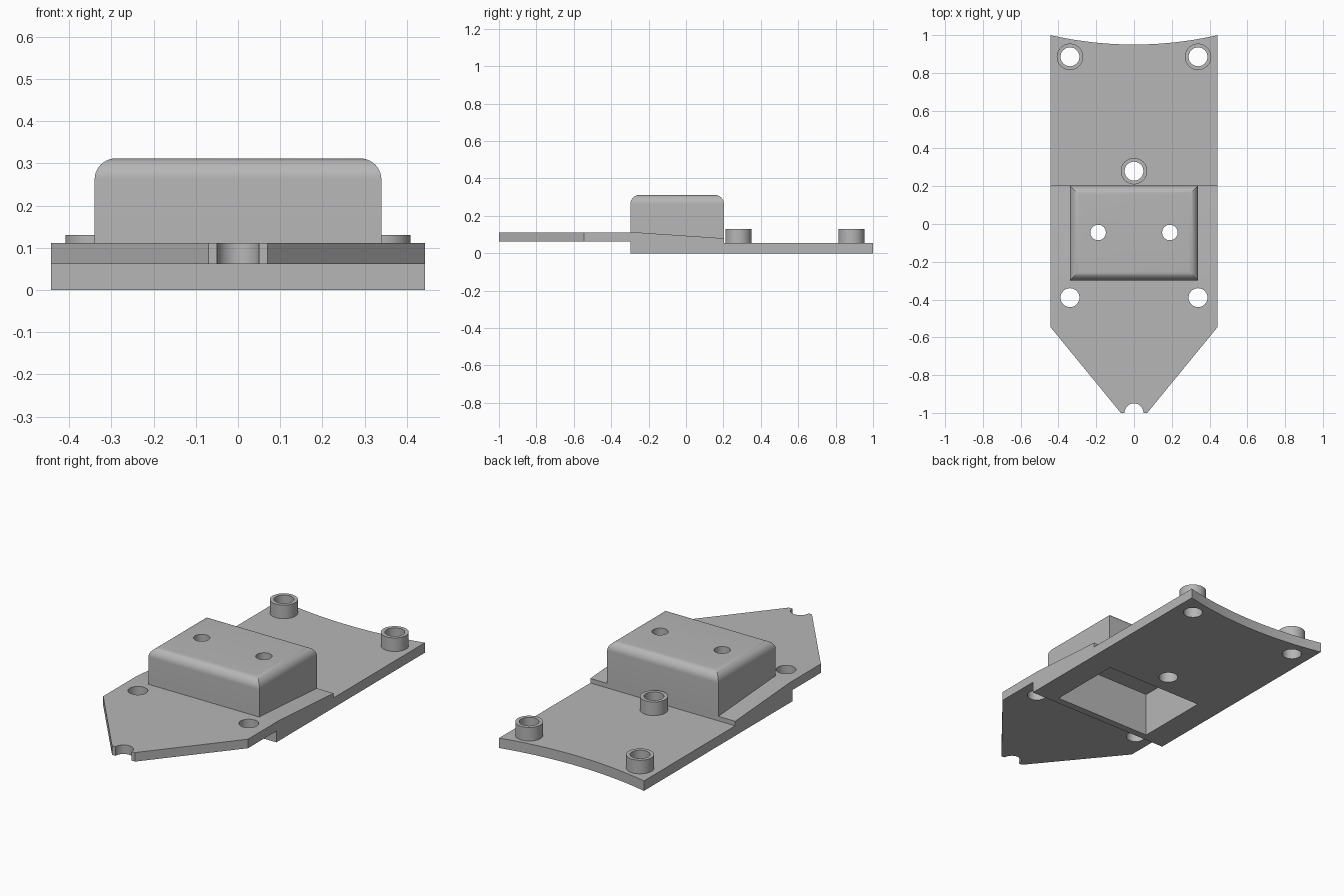
import bpy, bmesh, math
from mathutils import Matrix, Vector

cube = bpy.data.objects.get("Cube")
if cube:
    bpy.data.objects.remove(cube, do_unlink=True)

GREY = (0.47, 0.47, 0.47, 1)
grey = bpy.data.materials.new("plain_grey")
grey.use_nodes = True
grey.diffuse_color = GREY
grey.node_tree.nodes["Principled BSDF"].inputs["Base Color"].default_value = GREY

HALF_WIDTH = 0.443
FRONT, REAR = -0.298, 0.203      # housing and lower step limits in y
PLATE_TOP = 0.055
HOLE, BOSS = 0.05, 0.07          # radii


def make(name, bm):
    bmesh.ops.recalc_face_normals(bm, faces=bm.faces)
    mesh = bpy.data.meshes.new(name)
    bm.to_mesh(mesh)
    bm.free()
    mesh.materials.append(grey)
    obj = bpy.data.objects.new(name, mesh)
    bpy.context.collection.objects.link(obj)
    return obj


def prism(name, points, offset):
    """Extrude a closed outline along the offset vector."""
    bm = bmesh.new()
    face = bm.faces.new([bm.verts.new(p) for p in points])
    new = bmesh.ops.extrude_face_region(bm, geom=[face])["geom"]
    bmesh.ops.translate(bm, vec=offset,
                        verts=[g for g in new if isinstance(g, bmesh.types.BMVert)])
    return make(name, bm)


def box(name, low, high, round_top=0):
    low, high = Vector(low), Vector(high)
    bm = bmesh.new()
    bmesh.ops.create_cube(bm, size=1)
    bmesh.ops.scale(bm, vec=high - low, verts=bm.verts)
    bmesh.ops.translate(bm, vec=(low + high) / 2, verts=bm.verts)
    if round_top:
        top = [e for e in bm.edges if all(v.co.z > high.z - 1e-4 for v in e.verts)]
        bmesh.ops.bevel(bm, geom=top, offset=round_top, offset_type='OFFSET',
                        segments=10, profile=0.5, affect='EDGES')
    return make(name, bm)


def cylinder(name, x, y, radius, low, high):
    bm = bmesh.new()
    bmesh.ops.create_cone(bm, cap_ends=True, segments=48, radius1=radius,
                          radius2=radius, depth=high - low,
                          matrix=Matrix.Translation((x, y, (low + high) / 2)))
    return make(name, bm)


def combine(obj, tool, operation='DIFFERENCE', keep=False):
    """Apply a boolean and discard the helper unless it is reused."""
    mod = obj.modifiers.new("cut", 'BOOLEAN')
    mod.operation, mod.object, mod.solver = operation, tool, 'EXACT'
    bpy.context.view_layer.objects.active = obj
    bpy.ops.object.modifier_apply(modifier=mod.name)
    if not keep:
        bpy.data.objects.remove(tool, do_unlink=True)


def drill(obj, x, y, radius):
    combine(obj, cylinder("drill", x, y, radius, -0.2, 0.6))


# Base plate: stepped side section trimmed to the pointed plan
section = [(-1.1, 0.062), (FRONT, 0.062), (FRONT, 0), (1.1, 0), (1.1, PLATE_TOP),
           (REAR, PLATE_TOP), (REAR, 0.08), (-0.27, 0.112), (-1.1, 0.112)]
base_plate = prism("base_plate", [(-0.6, y, z) for y, z in section], (1.2, 0, 0))

SAG = 0.05
arc_radius = (HALF_WIDTH ** 2 + SAG ** 2) / (2 * SAG)
spread = math.asin(HALF_WIDTH / arc_radius)
plan = [(-HALF_WIDTH, -0.545), (-0.07, -1), (0.07, -1), (HALF_WIDTH, -0.545)]
for i in range(25):
    a = spread * (1 - i / 12)
    plan.append((arc_radius * math.sin(a),
                 1 - SAG + arc_radius * (1 - math.cos(a))))
combine(base_plate, prism("plan", [(x, y, -0.1) for x, y in plan], (0, 0, 0.6)),
        'INTERSECT')

# Rounded housing, hollow from below
housing = box("housing", (-0.34, FRONT, 0.08), (0.34, REAR, 0.312), 0.05)
cavity = box("cavity", (-0.3, FRONT + 0.04, -0.2), (0.3, REAR - 0.04, 0.245))
combine(base_plate, cavity, keep=True)
combine(housing, cavity)
for side in (-1, 1):
    drill(housing, side * 0.19, -0.045, 0.041)

# Plate holes and the notch in the nose
for side in (-1, 1):
    drill(base_plate, side * 0.339, -0.39, HOLE)
drill(base_plate, 0, -1, HOLE)

# Hollow standoffs with holes through the plate
bosses = []
for name, x, y in (("rear_right_standoff", -0.339, 0.885),
                   ("rear_left_standoff", 0.339, 0.885),
                   ("middle_standoff", 0, 0.28)):
    drill(base_plate, x, y, HOLE)
    boss = cylinder(name, x, y, BOSS, PLATE_TOP - 0.005, 0.13)
    drill(boss, x, y, HOLE)
    bosses.append(boss)

# Smooth curved walls, keep hard edges
bpy.ops.object.select_all(action='DESELECT')
for obj in [base_plate, housing] + bosses:
    obj.select_set(True)
bpy.context.view_layer.objects.active = base_plate
bpy.ops.object.shade_smooth_by_angle(angle=math.radians(30))
